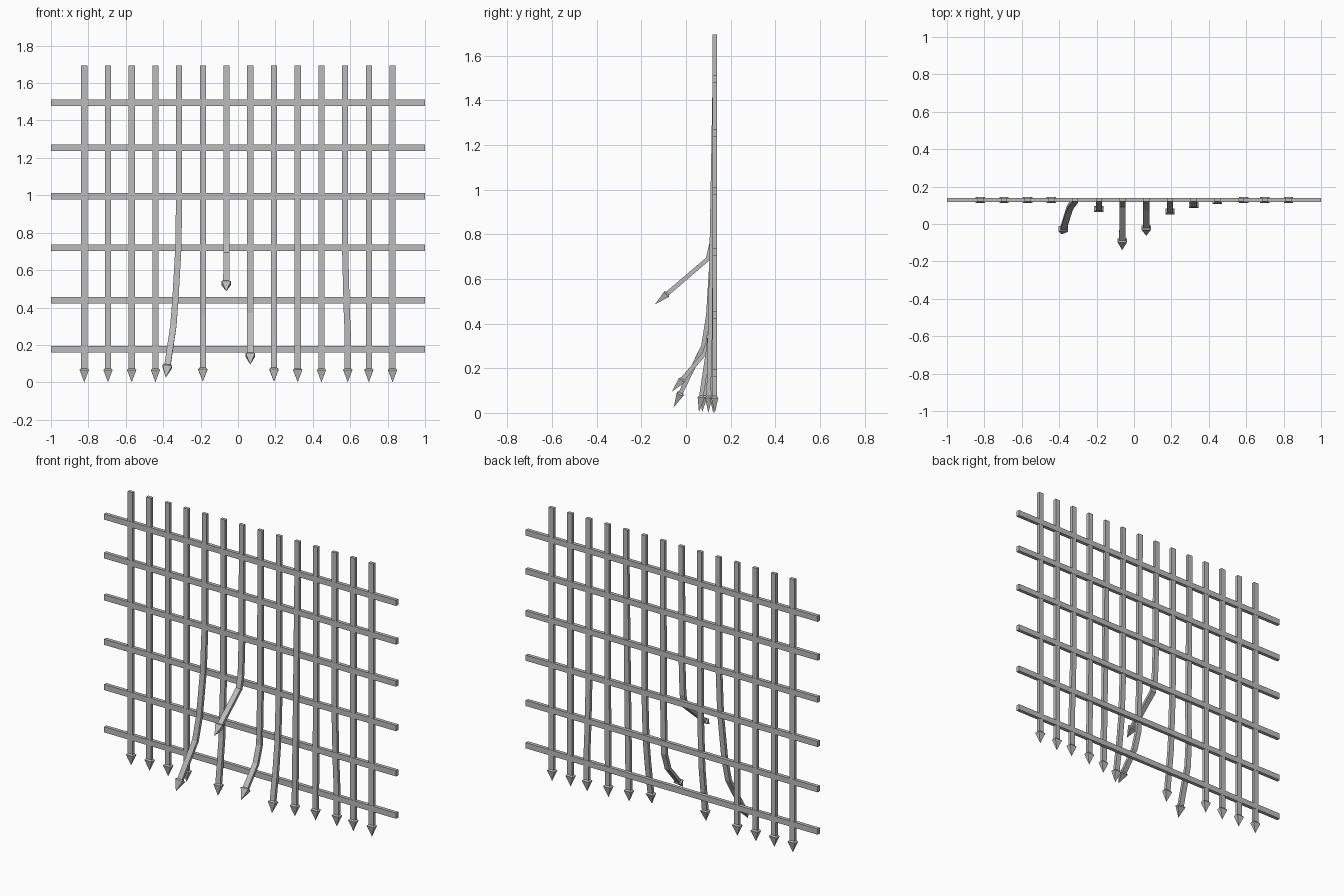
import bpy
import bmesh
from mathutils import Vector

if "Cube" in bpy.data.objects:
    bpy.data.objects.remove(bpy.data.objects["Cube"])

# Single iron colour
iron = bpy.data.materials.new("grey_iron")
iron.use_nodes = True
colour = (0.5, 0.5, 0.5, 1)
iron.diffuse_color = colour
iron.node_tree.nodes["Principled BSDF"].inputs["Base Color"].default_value = colour

PLANE_Y = 0.129
TOP_Z = 1.695
HALF_W, HALF_D = 0.0165, 0.0098
HEAD_LEN = 0.075


def finish(name, bm):
    bmesh.ops.recalc_face_normals(bm, faces=bm.faces)
    mesh = bpy.data.meshes.new(name)
    bm.to_mesh(mesh)
    bm.free()
    mesh.materials.append(iron)
    bpy.context.collection.objects.link(bpy.data.objects.new(name, mesh))


def spiked_bar(name, path):
    """Sweep a rectangular bar along the path and close it with a spear head."""
    pts = [Vector(p) for p in path]
    tip = pts.pop()
    aim = (tip - pts[-1]).normalized()
    neck = tip - aim * HEAD_LEN
    stations = [(p, HALF_W, HALF_D) for p in pts]
    stations += [(neck, HALF_W, HALF_D), (neck + aim * 0.008, 0.025, 0.016)]

    bm = bmesh.new()
    rings = []
    for i, (p, w, d) in enumerate(stations):
        before = (p - stations[i - 1][0]).normalized() if i else Vector((0, 0, -1))
        after = (stations[i + 1][0] - p).normalized() if i + 1 < len(stations) else aim
        along = (before + after).normalized()
        side = Vector((1, 0, 0))
        side = (side - along * side.dot(along)).normalized()
        out = along.cross(side)
        rings.append([bm.verts.new(p + side * w * a + out * d * b)
                      for a, b in ((1, 1), (-1, 1), (-1, -1), (1, -1))])
    point = bm.verts.new(tip)
    bm.faces.new(rings[0])
    for k in range(4):
        n = (k + 1) % 4
        for r, s in zip(rings, rings[1:]):
            bm.faces.new((r[k], r[n], s[n], s[k]))
        bm.faces.new((rings[-1][k], rings[-1][n], point))
    finish(name, bm)


def cross_bar(name, z):
    bm = bmesh.new()
    bmesh.ops.create_cube(bm, size=1)
    bmesh.ops.scale(bm, vec=(2, 0.022, 0.035), verts=bm.verts)
    bmesh.ops.translate(bm, vec=(0, PLANE_Y, z), verts=bm.verts)
    finish(name, bm)


# Damaged bars: sideways offset, y and z of each point below the top
bends = {
    4: [(0, 0.127, 1.0), (-0.004, 0.117, 0.72), (-0.02, 0.100, 0.44),
        (-0.031, 0.078, 0.30), (-0.072, -0.055, 0.025)],
    5: [(0, 0.128, 0.72), (0, 0.112, 0.35), (0, 0.072, 0.003)],
    6: [(0, 0.127, 1.0), (0, 0.117, 0.77), (0, 0.098, 0.69), (-0.002, -0.139, 0.487)],
    7: [(0, 0.127, 0.72), (0, 0.117, 0.37), (0, 0.082, 0.265), (0, -0.063, 0.095)],
    8: [(0, 0.128, 0.72), (0, 0.115, 0.42), (0, 0.098, 0.27), (0, 0.058, 0.003)],
    9: [(0, 0.129, 1.5), (0, 0.115, 0.72), (0, 0.100, 0)],
    10: [(0, 0.129, 0.72), (0, 0.122, 0)],
    11: [(0, 0.129, 0.72), (0.008, 0.129, 0.40), (0.014, 0.129, 0.26), (0.014, 0.129, 0)],
}

# Upright bars
for i in range(14):
    x = -0.822 + i * 0.1268
    path = [(x, PLANE_Y, TOP_Z)]
    path += [(x + dx, y, z) for dx, y, z in bends.get(i, [(0, PLANE_Y, 0)])]
    spiked_bar(f"upright_bar_{i + 1}", path)

# Horizontal bars
for i, z in enumerate((0.178, 0.44, 0.72, 0.995, 1.255, 1.495)):
    cross_bar(f"cross_bar_{i + 1}", z)
